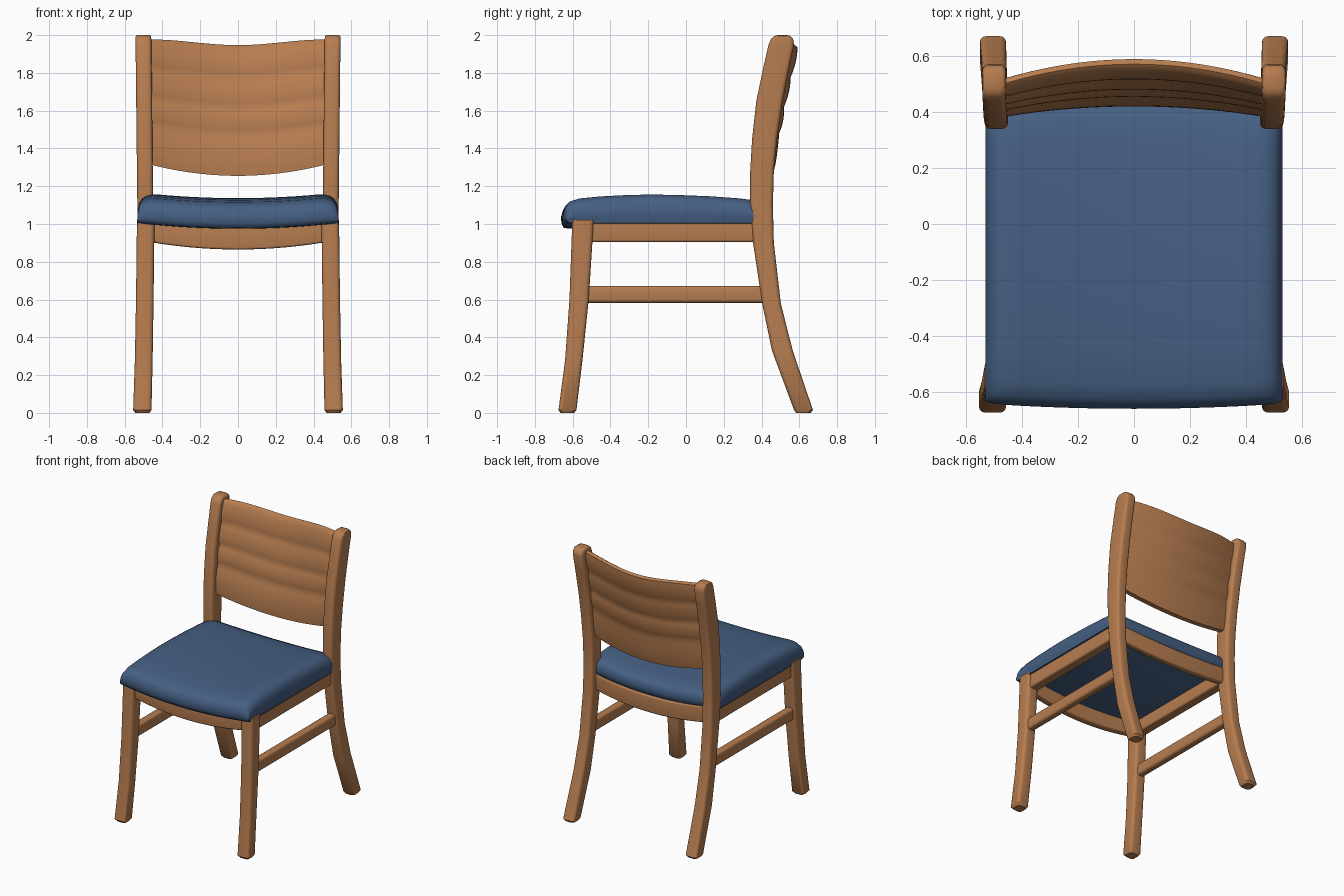
import bpy, bmesh, math
from mathutils import Vector

if "Cube" in bpy.data.objects:
    bpy.data.objects.remove(bpy.data.objects["Cube"])


def material(name, rgb):
    m = bpy.data.materials.new(name)
    m.diffuse_color = (*rgb, 1)
    m.use_nodes = True
    m.node_tree.nodes["Principled BSDF"].inputs["Base Color"].default_value = m.diffuse_color
    return m


WOOD = material("warm wood", (0.47, 0.205, 0.080))
BLUE = material("blue upholstery", (0.060, 0.115, 0.225))


def sweep(name, rings, mat, angle=40):
    """Skin a list of equal-length point rings and cap both ends."""
    bm = bmesh.new()
    vs = [[bm.verts.new(p) for p in ring] for ring in rings]
    n = len(vs[0])
    for a, b in zip(vs, vs[1:]):
        for i in range(n):
            j = (i + 1) % n
            bm.faces.new((a[i], a[j], b[j], b[i]))
    bm.faces.new(vs[0])
    bm.faces.new(vs[-1])
    bmesh.ops.recalc_face_normals(bm, faces=bm.faces)
    me = bpy.data.meshes.new(name)
    bm.to_mesh(me)
    bm.free()
    me.materials.append(mat)
    ob = bpy.data.objects.new(name, me)
    bpy.context.collection.objects.link(ob)
    bpy.ops.object.select_all(action='DESELECT')
    ob.select_set(True)
    bpy.context.view_layer.objects.active = ob
    bpy.ops.object.shade_smooth_by_angle(angle=math.radians(angle))
    return ob


def rrect(a0, a1, b0, b1, r, seg=4):
    """Rounded rectangle outline."""
    pts = []
    for k, (ca, cb) in enumerate(((a1 - r, b1 - r), (a0 + r, b1 - r),
                                  (a0 + r, b0 + r), (a1 - r, b0 + r))):
        for i in range(seg + 1):
            t = math.pi / 2 * (k + i / seg)
            pts.append((ca + r * math.cos(t), cb + r * math.sin(t)))
    return pts


PLACE = {'x': lambda a, b, c: (c, a, b),
         'y': lambda a, b, c: (a, c, b),
         'z': lambda a, b, c: (a, b, c)}


def bar(name, axis, sections, r=0.02, flip=1):
    """Rounded bar through sections (a0, a1, b0, b1, position on axis)."""
    rings = []
    for a0, a1, b0, b1, c in sections:
        ring = [Vector(PLACE[axis](a, b, c)) for a, b in rrect(a0, a1, b0, b1, r)]
        rings.append([Vector((p.x * flip, p.y, p.z)) for p in ring])
    return sweep(name, rings, WOOD)


def lerp(table, z):
    for (z0, v0), (z1, v1) in zip(table, table[1:]):
        if z <= z1:
            return v0 + (v1 - v0) * (z - z0) / (z1 - z0)
    return table[-1][1]


# legs, side rails and side stretchers, mirrored left and right
back_leg = [(.468, .542, .583, .660, 0), (.458, .552, .572, .672, .015),
            (.455, .543, .455, .565, .33), (.452, .538, .403, .502, .58),
            (.450, .534, .355, .465, .90), (.450, .533, .340, .460, 1.10),
            (.451, .535, .340, .465, 1.28), (.453, .537, .350, .482, 1.45),
            (.455, .539, .372, .512, 1.65), (.457, .541, .412, .549, 1.84),
            (.458, .543, .437, .572, 1.95), (.459, .543, .450, .567, 1.98),
            (.462, .541, .468, .553, 1.995), (.468, .535, .485, .537, 2.0)]
front_leg = [(.468, .544, -.664, -.592, 0), (.458, .555, -.675, -.580, .015),
             (.452, .546, -.640, -.548, .28), (.447, .540, -.617, -.515, .60),
             (.442, .535, -.602, -.488, 1.02)]
for side, s in (("right", 1), ("left", -1)):
    bar("back_leg_" + side, 'z', back_leg, .022, s)
    bar("front_leg_" + side, 'z', front_leg, .022, s)
    bar("side_rail_" + side, 'y', [(.445, .520, .905, 1.03, -.53),
                                   (.445, .520, .905, 1.03, .39)], .012, s)
    bar("stretcher_" + side, 'y', [(.465, .523, .583, .672, -.56),
                                   (.465, .523, .583, .672, .45)], .018, s)

# sagging front and back aprons
N = 24
for name, y0, y1, bow in (("front_apron", -.575, -.520, -.02),
                          ("back_apron", .365, .415, .025)):
    secs = []
    for i in range(N + 1):
        t = 2 * i / N - 1
        k = 1 - t * t
        secs.append((y0 + bow * k, y1 + bow * k, .905 - .04 * k, 1.025 - .035 * k, .47 * t))
    bar(name, 'x', secs, .012)

# cushion: side profile swept across x, sagging and bowing in the middle
profile = [(-.60, 1.005), (-.63, 1.01), (-.642, 1.035), (-.643, 1.07), (-.633, 1.105),
           (-.61, 1.13), (-.56, 1.146), (-.45, 1.157), (-.32, 1.164), (-.2, 1.167),
           (-.05, 1.165), (.12, 1.158), (.27, 1.147), (.35, 1.137), (.39, 1.118),
           (.405, 1.09), (.408, 1.06), (.40, 1.025), (.375, 1.005)]
xs = [(.42 * (2 * i / N - 1), 1) for i in range(N + 1)]
edge = [(.455, .98), (.485, .92), (.508, .82), (.524, .65), (.531, .42), (.530, .2), (.522, .06)]
xs = [(-x, f) for x, f in reversed(edge)] + xs + edge
rings = []
for x, f in xs:
    k = 1 - (x / .53) ** 2
    inset = .018 * (1 - f)
    ring = []
    for y, z in profile:
        w = (y + .12) / .52
        yy = y + (.03 * k if w > 0 else -.018 * k) * w * w - inset * w
        ring.append(Vector((x, yy, 1.005 + (z - 1.005) * f - .03 * k)))
    rings.append(ring)
sweep("seat", rings, BLUE, 60)

# curved backrest with four scalloped bands on both faces
bounds = [0, .33, .535, .77, 1]
back_line = [(0, .458), (.22, .478), (.40, .502), (.57, .523), (.78, .556), (1, .590)]
STEPS = 7
samples = []
for u0, u1 in zip(bounds, bounds[1:]):
    for i in range(STEPS):
        v = i / STEPS
        samples.append((u0 + (u1 - u0) * v, .011 * math.sin(math.pi * v) ** .8))
samples.append((1, 0))
rings = []
for i in range(N + 1):
    t = 2 * i / N - 1
    k = 1 - t * t
    zb = 1.315 - .06 * k
    zt = 1.965 - .03 * math.cos(math.pi * t / 2) ** 2
    x = .465 * t

    def point(u, off):
        y = lerp(back_line, u) - (.035 + .035 * u) * t * t
        return Vector((x, y + off, zb + (zt - zb) * u))

    front = [point(u, -.036 - b) for u, b in samples]
    back = [point(u, b * .8) for u, b in reversed(samples)]
    top = point(1, -.018) + Vector((0, 0, .012))
    rings.append(front + [top] + back)
sweep("backrest", rings, WOOD, 50)
